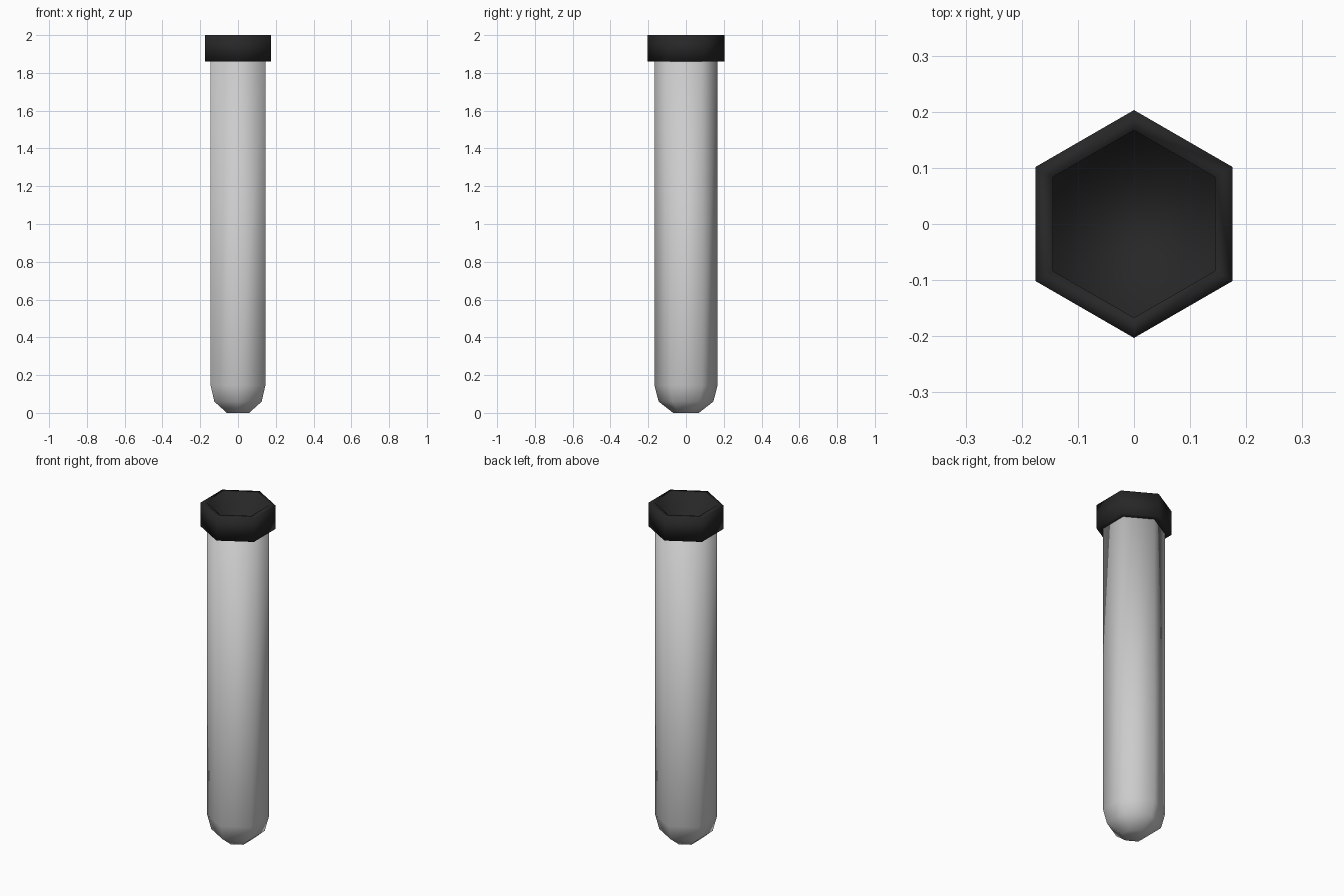
import bpy, bmesh
from math import sin, cos, pi

if "Cube" in bpy.data.objects:
    bpy.data.objects.remove(bpy.data.objects["Cube"])

SIDES = 6

def lathe(name, profile, color=None):
    """Revolve (radius, z) rings into a six-sided part, capped at both ends."""
    bm = bmesh.new()
    rings = []
    for r, z in profile:
        rings.append([bm.verts.new((r * cos(pi / 2 + 2 * pi * i / SIDES),
                                    r * sin(pi / 2 + 2 * pi * i / SIDES), z))
                      for i in range(SIDES)])
    for a, b in zip(rings, rings[1:]):
        for i in range(SIDES):
            j = (i + 1) % SIDES
            bm.faces.new((a[i], a[j], b[j], b[i]))
    bm.faces.new(rings[0][::-1])
    bm.faces.new(rings[-1])
    bmesh.ops.recalc_face_normals(bm, faces=bm.faces)
    mesh = bpy.data.meshes.new(name)
    bm.to_mesh(mesh)
    bm.free()
    for p in mesh.polygons:
        p.use_smooth = True
    if color:
        mat = bpy.data.materials.new(name + "_material")
        mat.diffuse_color = color
        mat.use_nodes = True
        mat.node_tree.nodes["Principled BSDF"].inputs["Base Color"].default_value = mat.diffuse_color
        mesh.materials.append(mat)
    obj = bpy.data.objects.new(name, mesh)
    bpy.context.collection.objects.link(obj)
    return obj

# Tube with a rounded bottom
lathe("tube", [(0.068, 0), (0.145, 0.06), (0.167, 0.145), (0.167, 1.87)])

# Dark collar with a recessed top
lathe("cap", [(0.160, 1.86), (0.203, 1.86), (0.203, 2.0), (0.167, 2.0), (0.167, 1.9)],
      (0.02, 0.02, 0.02, 1))
